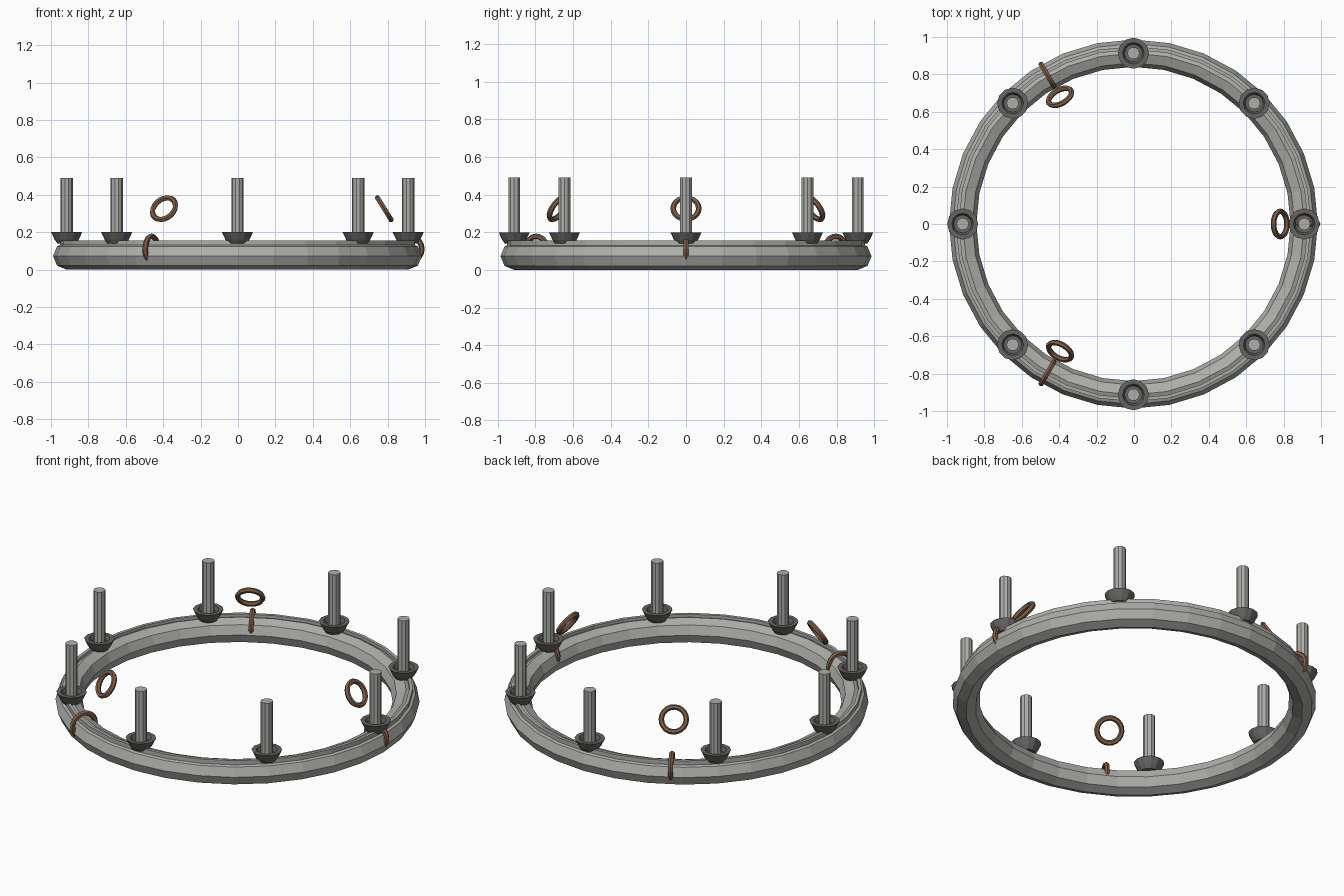
import bpy, math
from mathutils import Matrix, Vector

if "Cube" in bpy.data.objects:
    bpy.data.objects.remove(bpy.data.objects["Cube"])

CX = -0.003      # small shift that keeps the whole model centred
R = 0.913        # radius of the ring's centre line


def mat(name, rgb):
    m = bpy.data.materials.new(name)
    m.diffuse_color = (*rgb, 1)
    m.use_nodes = True
    m.node_tree.nodes["Principled BSDF"].inputs["Base Color"].default_value = m.diffuse_color
    return m


steel = mat("light_steel", (0.42, 0.42, 0.40))
iron = mat("dark_iron", (0.135, 0.128, 0.122))
bronze = mat("brown_bronze", (0.21, 0.115, 0.07))


def lathe(name, profile, sides, material, closed=False, matrix=Matrix()):
    """Revolve an (r, z) profile round z; open profiles get capped ends."""
    n = len(profile)
    verts, faces = [], []
    for i in range(sides):
        a = 2 * math.pi * i / sides
        verts += [(r * math.cos(a), r * math.sin(a), z) for r, z in profile]
    for i in range(sides):
        j = (i + 1) % sides
        for k in range(n if closed else n - 1):
            l = (k + 1) % n
            faces.append((i * n + k, j * n + k, j * n + l, i * n + l))
    if not closed:
        faces.append([i * n for i in reversed(range(sides))])
        faces.append([i * n + n - 1 for i in range(sides)])
    me = bpy.data.meshes.new(name)
    me.from_pydata(verts, [], faces)
    me.materials.append(material)
    ob = bpy.data.objects.new(name, me)
    ob.matrix_world = matrix
    bpy.context.collection.objects.link(ob)
    return ob


def circle_profile(major, minor, z, count):
    return [(major + minor * math.cos(2 * math.pi * k / count),
             z + minor * math.sin(2 * math.pi * k / count)) for k in range(count)]


centre = Matrix.Translation((CX, 0, 0))

# Main ring with an eight-sided section, and the thin raised hoop on top
lathe("main_ring", circle_profile(R, 0.073, 0.073, 8), 32, steel, True, centre)
lathe("top_hoop", [(0.932, 0.12), (0.95, 0.12), (0.95, 0.156), (0.932, 0.156)],
      32, steel, True, centre)

# Eight drip cups with candles
for i in range(8):
    a = math.pi / 4 * i
    place = Matrix.Translation((CX + R * math.cos(a), R * math.sin(a), 0))
    lathe("drip_cup_%d" % i,
          [(0.05, 0.14), (0.064, 0.16), (0.083, 0.2), (0.058, 0.2), (0.048, 0.176)],
          12, iron, matrix=place)
    lathe("candle_%d" % i, [(0.033, 0.17), (0.033, 0.49)], 10, steel, matrix=place)

# Three pairs of chain links: one through the ring, one leaning to the centre
link = circle_profile(0.068, 0.015, 0, 6)
lean = Vector((0.85, 0, 0.53)).normalized()      # axis of the leaning link
lean_turn = Vector((0, 0, 1)).rotation_difference(lean).to_matrix().to_4x4()
for i in range(3):
    turn = centre @ Matrix.Rotation(2 * math.pi / 3 * i, 4, 'Z')
    lathe("ring_link_%d" % i, link, 20, bronze, True,
          turn @ Matrix.Translation((0.918, 0, 0.11)) @ Matrix.Rotation(math.pi / 2, 4, 'X'))
    lathe("hanging_link_%d" % i, link, 20, bronze, True,
          turn @ Matrix.Translation((0.785, 0, 0.326)) @ lean_turn)
